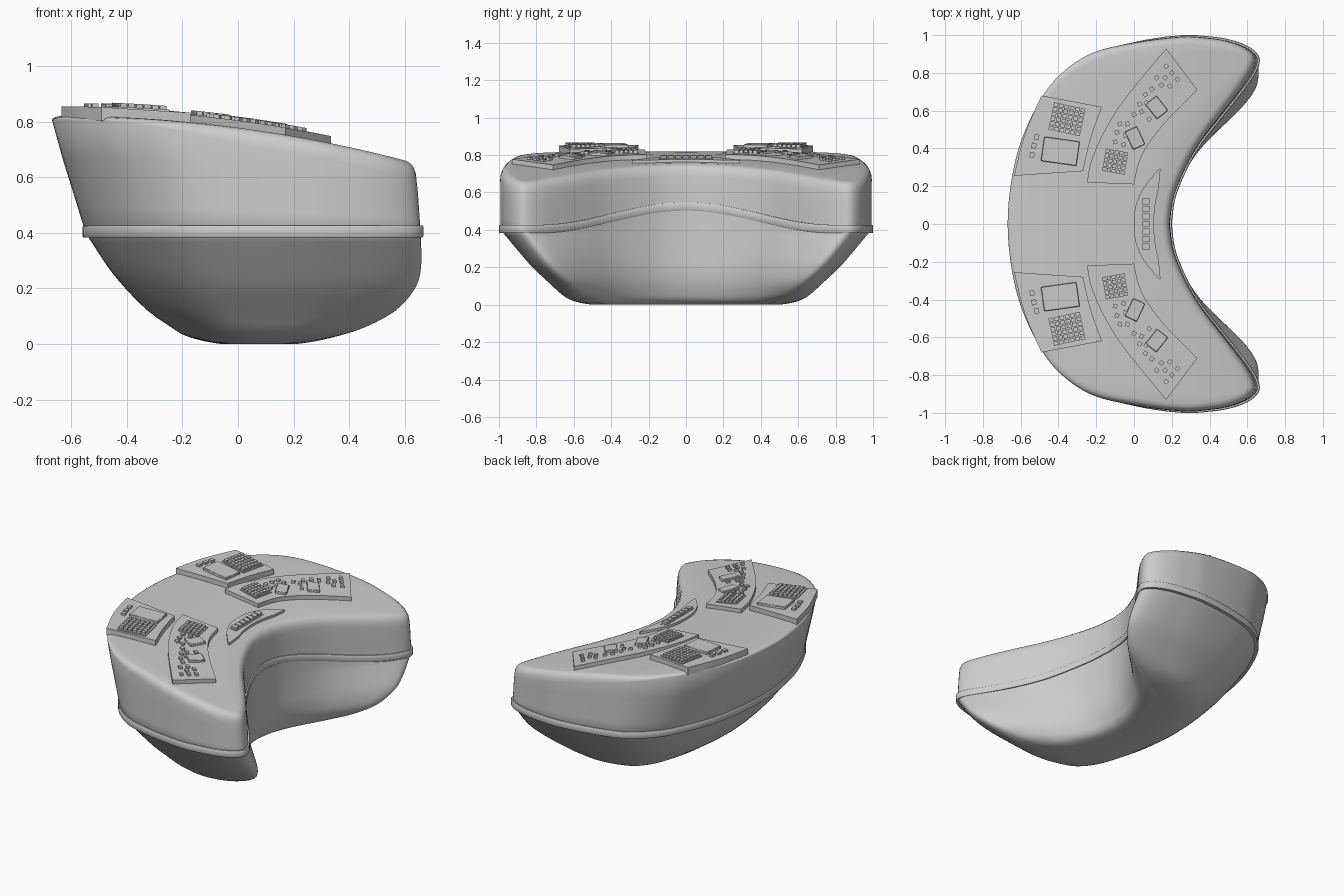
import bpy, bmesh, math
from mathutils import Vector

if "Cube" in bpy.data.objects:
    bpy.data.objects.remove(bpy.data.objects["Cube"])

N = 90  # points along each side of the crescent


def ztop(x):
    return 0.82 - 0.044 * (x + 0.65) - 0.105 * (x + 0.65) * (x + 0.2)


def spline(pts, k):
    p = [Vector(q) for q in pts]
    p = [p[0]] + p + [p[-1]]
    out = []
    for i in range(1, len(p) - 2):
        a, b, c, d = p[i - 1:i + 3]
        for j in range(k):
            t = j / k
            out.append(0.5 * (2 * b + (c - a) * t + (2 * a - 5 * b + 4 * c - d) * t * t
                              + (3 * b - a - 3 * c + d) * t ** 3))
    return out + [p[-1].copy()]


def resample(pts, n):
    acc = [0]
    for a, b in zip(pts, pts[1:]):
        acc.append(acc[-1] + (b - a).length)
    out, j = [], 0
    for i in range(n + 1):
        t = i / n
        s = acc[-1] * (0.3 * t + 0.7 * (0.5 - 0.5 * math.cos(math.pi * t)))  # denser at tips
        while j < len(pts) - 2 and acc[j + 1] < s:
            j += 1
        out.append(pts[j].lerp(pts[j + 1], min(1, (s - acc[j]) / (acc[j + 1] - acc[j]))))
    return out


def make(name, bm, angle=35, mirror=False, bevel=0):
    bmesh.ops.recalc_face_normals(bm, faces=bm.faces)
    me = bpy.data.meshes.new(name)
    bm.to_mesh(me)
    bm.free()
    ob = bpy.data.objects.new(name, me)
    bpy.context.collection.objects.link(ob)
    bpy.ops.object.select_all(action='DESELECT')
    ob.select_set(True)
    bpy.context.view_layer.objects.active = ob
    bpy.ops.object.shade_smooth_by_angle(angle=math.radians(angle))
    if bevel:
        m = ob.modifiers.new("bevel", 'BEVEL')
        m.width, m.segments = bevel, 1
    if mirror:
        m = ob.modifiers.new("mirror", 'MIRROR')
        m.use_axis = (False, True, False)
    return ob


# Crescent plan outline: outer edge to the tip, then inner edge
outer = [(-.67, 0), (-.655, .2), (-.61, .41), (-.53, .6), (-.42, .77), (-.24, .905), (0, .968),
         (.26, 1.0), (.4, .993), (.5, .978), (.59, .947), (.645, .905), (.655, .86)]
inner = [(.62, .785), (.545, .68), (.45, .56), (.35, .43), (.27, .29), (.21, .14), (.19, 0)]
half = outer + inner
full = [(x, -y) for x, y in half[:0:-1]] + half
dense = spline(full, 10)
mid, tip = (len(half) - 1) * 10, (len(outer) - 1) * 10
left = resample(dense[mid - tip:mid + tip + 1], N)
right = resample(dense[mid + tip:] + dense[1:mid - tip + 1], N)
# third value: how strongly the point follows the taper (inner edge stays upright)
base = [Vector((*p, 1)) for p in left] + [Vector((*p, min(1, abs(p.y) / .86))) for p in right[1:-1]]
M = len(base)

# Section by height: z, back x, inner x, tip x, half-width
rows = spline([(0, -.06, .08, .17, .5), (.01, -.12, .12, .26, .565), (.03, -.19, .145, .36, .625),
               (.06, -.24, .16, .455, .67), (.12, -.325, .18, .565, .735), (.2, -.405, .19, .635, .82),
               (.28, -.47, .19, .657, .89), (.4, -.548, .19, .655, .99)], 3)
rows.append(Vector((.8, -.672, .19, .628, .993)))


def at(p, z):
    i = 0
    while i < len(rows) - 2 and rows[i + 1][0] < z:
        i += 1
    r = rows[i].lerp(rows[i + 1], (z - rows[i][0]) / (rows[i + 1][0] - rows[i][0]))
    k = (r[2] - r[1]) / .86 if p.x < .19 else (r[3] - r[2]) / .465
    return Vector((r[2] + (p.x - .19) * (1 - (1 - k) * p.z), p.y * (1 - (1 - r[4]) * p.z)))


def inset(loop, d):
    out = []
    for i, p in enumerate(loop):
        t = (loop[(i + 1) % M] - loop[i - 1]).normalized()
        out.append(p + Vector((t.y, -t.x)) * d)
    return out


def bridge(bm, a, b):
    for i in range(len(a)):
        j = (i + 1) % len(a)
        bm.faces.new((a[i], a[j], b[j], b[i]))


def cap(bm, ring, zf, k=6):
    prev = [ring[0]] * (k + 1)
    for i in range(1, N + 1):
        a, b = ring[i], ring[(2 * N - i) % M]
        cur = [a] * (k + 1)
        if i < N:
            cur = [a]
            for j in range(1, k):
                q = a.co.lerp(b.co, j / k)
                cur.append(bm.verts.new((q.x, q.y, zf(q.x))))
            cur.append(b)
        for j in range(k):
            f = list(dict.fromkeys((prev[j], prev[j + 1], cur[j + 1], cur[j])))
            if len(f) > 2:
                bm.faces.new(f)
        prev = cur


def fillet(x):  # tighter rim at the back
    return max(.25, min(1, (x + .55) / .6))


# Console body
bm = bmesh.new()
rings = [[bm.verts.new((*at(p, r[0]), r[0])) for p in base] for r in rows[:-1]]
for f in (.25, .5, .75):
    ring = []
    for p in base:
        z = .4 + f * (ztop(at(p, .7).x) - .06 - .4)
        ring.append(bm.verts.new((*at(p, z), z)))
    rings.append(ring)
rim = [at(p, ztop(p.x) - .03) for p in base]
for d, drop in ((0, .06), (.003, .035), (.012, .015), (.025, .004), (.042, 0)):
    rings.append([bm.verts.new((q.x, q.y, ztop(q.x) - drop * fillet(q.x))) for q in inset(rim, d)])
for a, b in zip(rings, rings[1:]):
    bridge(bm, a, b)
cap(bm, rings[0], lambda x: 0)
cap(bm, rings[-1], ztop)
make("console_body", bm, 60)

# Trim band, rising in a wave on the inner side
bm = bmesh.new()
zb = [.383 + (.06 * (1 + math.cos(math.pi * min(1, abs(p.y) / .8))) if i > N else 0)
      for i, p in enumerate(base)]
line = [at(p, z + .02) for p, z in zip(base, zb)]
band = [[bm.verts.new((q.x, q.y, z + h)) for q, z in zip(inset(line, d), zb)]
        for d, h in ((.02, 0), (-.007, 0), (-.01, .005), (-.01, .039), (-.007, .044), (.02, .044))]
for i in range(6):
    bridge(bm, band[i], band[(i + 1) % 6])
make("trim_band", bm)


# Raised panels: strips between two paired edges that follow the desktop
def panel(name, e1, e2, h, mirror=True):
    bm = bmesh.new()
    e1, e2 = spline(e1, 5), spline(e2, 5)
    loops = [[bm.verts.new((p.x, p.y, ztop(p.x) + o)) for p in e]
             for e, o in ((e1, -.015), (e1, h), (e2, h), (e2, -.015))]
    for i in range(4):
        a, b = loops[i], loops[(i + 1) % 4]
        for j in range(len(a) - 1):
            bm.faces.new((a[j], a[j + 1], b[j + 1], b[j]))
    for j in (0, -1):
        bm.faces.new([l[j] for l in loops])
    make(name, bm, 30, mirror)


panel("rear_panel", [(-.635, .255), (-.58, .47), (-.49, .68)], [(-.27, .28), (-.23, .45), (-.17, .62)], .034)
panel("front_panel", [(-.25, .22), (-.21, .38), (-.08, .62), (.17, .93)],
      [(0, .21), (.04, .36), (.15, .52), (.335, .71)], .026)
panel("centre_panel", [(.13, -.29), (.05, -.19), (.01, -.1), (0, 0), (.01, .1), (.05, .19), (.13, .29)],
      [(.14, -.29), (.13, -.19), (.112, -.1), (.105, 0), (.112, .1), (.13, .19), (.14, .29)], .015, False)


# Blocks: centre, size, rotation in degrees, bottom and top height over the desktop
def block(bm, x, y, sx, sy, rot, lo, hi):
    c, s = math.cos(math.radians(rot)), math.sin(math.radians(rot))
    loops = []
    for h in (lo, hi):
        loop = []
        for u, v in ((-.5, -.5), (.5, -.5), (.5, .5), (-.5, .5)):
            px, py = x + u * sx * c - v * sy * s, y + u * sx * s + v * sy * c
            loop.append(bm.verts.new((px, py, ztop(px) + h)))
        loops.append(loop)
    bridge(bm, *loops)
    for l in loops:
        bm.faces.new(l)


def keypad(name, x, y, sx, sy, rot, n, lo):
    bm = bmesh.new()
    block(bm, x, y, sx, sy, rot, lo - .008, lo + .004)
    c, s = math.cos(math.radians(rot)), math.sin(math.radians(rot))
    for i in range(n):
        for j in range(n):
            u, v = ((i + .5) / n - .5) * sx * .92, ((j + .5) / n - .5) * sy * .92
            block(bm, x + u * c - v * s, y + u * s + v * c, sx / n * .76, sy / n * .76, rot, lo, lo + .017)
    make(name, bm, 30, True)


keypad("rear_keypad", -.355, .555, .19, .165, -12, 6, .034)
keypad("front_keypad", -.1, .33, .135, .135, -10, 5, .026)

for name, x, y, sx, sy, rot, lo in (("rear_screen", -.39, .385, .19, .13, -8, .034),
                                    ("front_screen_a", .005, .455, .07, .105, 25, .026),
                                    ("front_screen_b", .12, .617, .075, .1, 38, .026)):
    bm = bmesh.new()
    block(bm, x, y, sx, sy, rot, lo - .008, lo + .014)
    make(name, bm, 30, True, .003)

# Loose buttons
bm = bmesh.new()
for x, y in ((-.515, .46), (-.53, .415), (-.54, .365)):
    block(bm, x, y, .024, .028, -10, .025, .046)
make("rear_buttons", bm, 30, True)
bm = bmesh.new()
for x, y, r in ((-.1, .435, 15), (-.09, .485, 15), (-.075, .53, 20), (-.055, .42, 15), (-.045, .47, 20),
                (-.035, .53, 20), (.0, .58, 30), (.03, .635, 35), (.06, .685, 35), (.04, .595, 30),
                (.065, .64, 35), (.095, .715, 40), (.08, .555, 35), (.12, .775, 40), (.145, .735, 40),
                (.17, .835, 40), (.2, .80, 40), (.23, .765, 40), (.165, .775, 40), (.19, .73, 40)):
    block(bm, x, y, .022, .022, r, .018, .038)
make("front_buttons", bm, 30, True)

# Centre button strip
bm = bmesh.new()
block(bm, .063, 0, .048, .29, 0, .01, .017)
for i in range(7):
    block(bm, .063, (i - 3) * .04, .036, .031, 0, .014, .03)
make("centre_button_strip", bm, 30)
